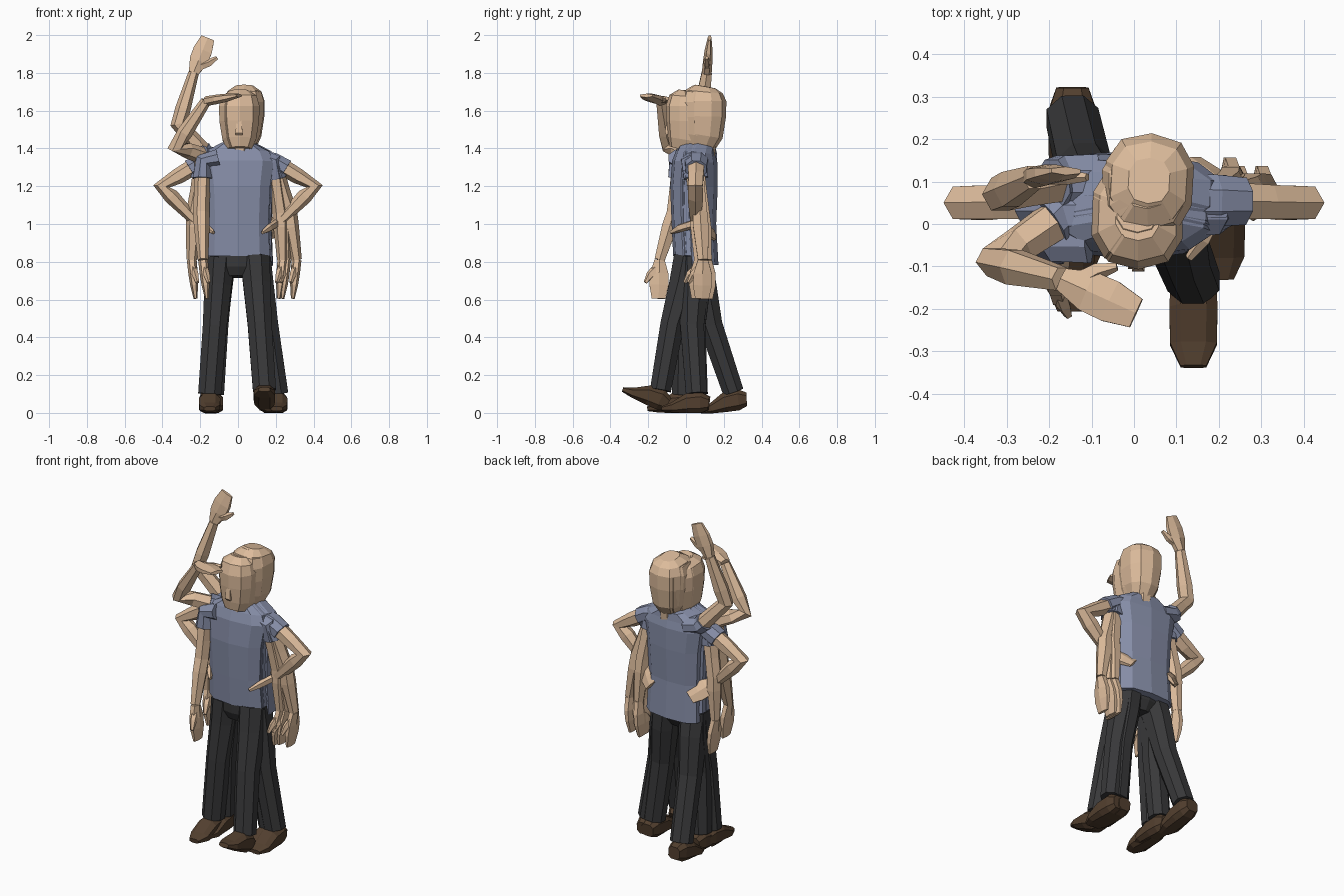
import bpy, bmesh, math
from mathutils import Vector, Matrix

if "Cube" in bpy.data.objects:
    bpy.data.objects.remove(bpy.data.objects["Cube"])

V = Vector
X, Y = V((1, 0, 0)), V((0, 1, 0))


def material(name, rgb):
    m = bpy.data.materials.new(name)
    m.diffuse_color = (*rgb, 1)
    m.use_nodes = True
    m.node_tree.nodes["Principled BSDF"].inputs["Base Color"].default_value = m.diffuse_color
    return m


SKIN = material("skin", (0.72, 0.50, 0.33))
SHIRT = material("shirt", (0.24, 0.27, 0.39))
TROUSER = material("trousers", (0.04, 0.04, 0.042))
SHOE = material("shoes", (0.085, 0.05, 0.028))


def loft(bm, rings, ref, n=8, power=1.0):
    """Skin a tube through (centre, half width along ref, half depth) rings."""
    pts = [V(r[0]) for r in rings]
    loops = []
    for i, (_, a, b) in enumerate(rings):
        t = V((0, 0, 0))
        if i > 0:
            t += (pts[i] - pts[i - 1]).normalized()
        if i < len(pts) - 1:
            t += (pts[i + 1] - pts[i]).normalized()
        t.normalize()
        u = (V(ref) - t * t.dot(V(ref))).normalized()
        v = t.cross(u)
        loop = []
        for k in range(n):
            ang = 2 * math.pi * (k + 0.5) / n
            c, s = math.cos(ang), math.sin(ang)
            c = math.copysign(abs(c) ** power, c)
            s = math.copysign(abs(s) ** power, s)
            loop.append(bm.verts.new(pts[i] + u * a * c + v * b * s))
        loops.append(loop)
    for p, q in zip(loops, loops[1:]):
        for k in range(n):
            bm.faces.new((p[k], p[(k + 1) % n], q[(k + 1) % n], q[k]))
    bm.faces.new(loops[0][::-1])
    bm.faces.new(loops[-1])


def finish(bm, name, mat, xform=None):
    if xform:
        bm.transform(xform)
    bmesh.ops.recalc_face_normals(bm, faces=bm.faces)
    me = bpy.data.meshes.new(name)
    bm.to_mesh(me)
    bm.free()
    me.materials.append(mat)
    bpy.context.collection.objects.link(bpy.data.objects.new(name, me))


def head(name, c, yaw):
    bm = bmesh.new()
    loft(bm, [((0, 0, 1.35), .06, .06), ((0, 0, 1.47), .06, .07)], X)
    loft(bm, [((0, -.02, 1.415), .065, .08), ((0, -.005, 1.47), .09, .103),
              ((0, 0, 1.57), .106, .115), ((0, 0, 1.65), .108, .117),
              ((0, 0, 1.70), .092, .098), ((0, .005, 1.728), .05, .055)], X, 10, .8)
    # nose
    loft(bm, [((0, -.105, 1.59), .009, .008), ((0, -.11, 1.51), .02, .017),
              ((0, -.105, 1.50), .018, .012)], X, 4)
    finish(bm, name, SKIN, Matrix.Translation(c) @ Matrix.Rotation(yaw, 4, 'Z'))


def torso(name, c, yaw, hem):
    bm = bmesh.new()
    loft(bm, [((0, .01, hem), .18, .09), ((0, 0, 1.0), .172, .088),
              ((0, 0, 1.2), .182, .096), ((0, .005, 1.33), .203, .09),
              ((0, .01, 1.38), .175, .075), ((0, .02, 1.425), .085, .062)], X, 10, .75)
    finish(bm, name, SHIRT, Matrix.Translation(c) @ Matrix.Rotation(yaw, 4, 'Z'))


def arm(name, cuff, shoulder, elbow, wrist, tip, width, thumb):
    s, e, w, t, th = map(V, (shoulder, elbow, wrist, tip, thumb))
    bm = bmesh.new()
    loft(bm, [(s, .052, .046), (s.lerp(e, .6), .046, .042), (e, .044, .044),
              (e.lerp(w, .3), .047, .041), (w, .031, .028)], Y, 6)
    # hand and thumb
    loft(bm, [(w, .031, .026), (w.lerp(t, .35), .056, .025),
              (w.lerp(t, .65), .058, .021), (t, .042, .01)], width, 6)
    loft(bm, [(w.lerp(t, .15), .026, .02), (w.lerp(th, .65), .022, .018),
              (th, .01, .01)], width, 5)
    finish(bm, name + "_arm", SKIN)
    # sleeve
    bm = bmesh.new()
    d = (e - s).normalized()
    inner = V((s.x - math.copysign(.08, s.x), s.y, 1.35))
    loft(bm, [(inner, .07, .05), (s, .066, .05), (s + d * cuff, .06, .055)], Y, 8)
    finish(bm, name + "_sleeve", SHIRT)


def leg(name, hip, ankle, pitch=0.0):
    h, a = V(hip), V(ankle)
    knee = h.lerp(a, .5) + V((0, -.015, 0))
    bm = bmesh.new()
    loft(bm, [(h, .085, .092), (h.lerp(a, .2), .078, .085), (knee, .069, .068),
              (a, .066, .06)], X, 8)
    finish(bm, name + "_trouser_leg", TROUSER)
    # shoe, built heel to toe about the ankle
    bm = bmesh.new()
    loft(bm, [((0, .065, -.05), .04, .038), ((0, .02, -.045), .056, .06),
              ((0, -.05, -.05), .06, .055), ((0, -.13, -.072), .058, .028),
              ((0, -.185, -.078), .032, .013)], X, 8, .7)
    finish(bm, name + "_shoe", SHOE, Matrix.Translation(a) @ Matrix.Rotation(pitch, 4, 'X'))


def hanging(dx, dy, side):
    """Joint positions of a relaxed arm."""
    return (.09, (side * .185, .03 + dy * .3, 1.33), (side * (.225 + dx * .6), .05 + dy * .6, 1.06),
            (side * (.235 + dx), .05 + dy, .81), (side * (.215 + dx), .045 + dy, .605),
            Y, (side * (.205 + dx), -.025 + dy, .69))


def hip(s):
    """Joint positions of an arm resting on the hip."""
    return (.075, (s * .19, .055, 1.33), (s * .405, .05, 1.2), (s * .23, .05, 1.02),
            (s * .13, .15, .94), (0, -.5, .8), (s * .13, -.08, .955))


wave = (.03, (-.17, .10, 1.37), (-.315, .07, 1.53), (-.235, .11, 1.80),
        (-.16, .125, 1.985), X, (-.11, .11, 1.88))
shade = (.03, (-.17, .02, 1.355), (-.33, -.09, 1.41), (-.17, -.13, 1.65),
         (.005, -.21, 1.68), (.4, .9, 0), (-.04, -.10, 1.665))

# pose name: body offset, head offset, yaw, hem height, right arm, left arm
poses = {
    "shading": ((-.005, .012, 0), (.01, .01, -.025), 0.0, .835, shade, hanging(0, .02, 1)),
    "waving": ((.01, .072, 0), (.035, .097, 0), -.06, .78, wave, hanging(.02, .04, 1)),
    "idle": ((0, .03, 0), (.008, .03, -.027), 0.0, .835, hanging(.01, .02, -1),
             hanging(.075, .04, 1)),
    "on_hips": ((0, .05, 0), (.03, .085, -.005), .03, .83, hip(-1), hip(1)),
    "walking": ((0, .03, 0), (.005, .015, -.026), -.04, .835, hanging(-.05, -.19, -1),
                hanging(0, .06, 1)),
}
for name, (body, skull, yaw, hem, right, left) in poses.items():
    torso(name + "_shirt", V(body), yaw, hem)
    head(name + "_head", V(skull), yaw)
    arm(name + "_right", *right)
    arm(name + "_left", *left)

# pelvis
bm = bmesh.new()
loft(bm, [((0, .03, .72), .07, .07), ((0, .035, .77), .15, .095),
          ((0, .035, .9), .16, .1)], X, 10, .8)
finish(bm, "trouser_seat", TROUSER)

# legs: two standing pairs and one walking pair
leg("standing_left", (.095, .04, .82), (.205, .055, .10))
leg("standing_right", (-.095, .03, .82), (-.15, -.02, .10))
leg("idle_left", (.09, .05, .82), (.17, .06, .10))
leg("idle_right", (-.095, .05, .82), (-.135, .055, .10))
leg("walking_left", (.09, .02, .82), (.14, -.135, .12), -.42)
leg("walking_right", (-.09, .04, .82), (-.145, .25, .112), .14)
